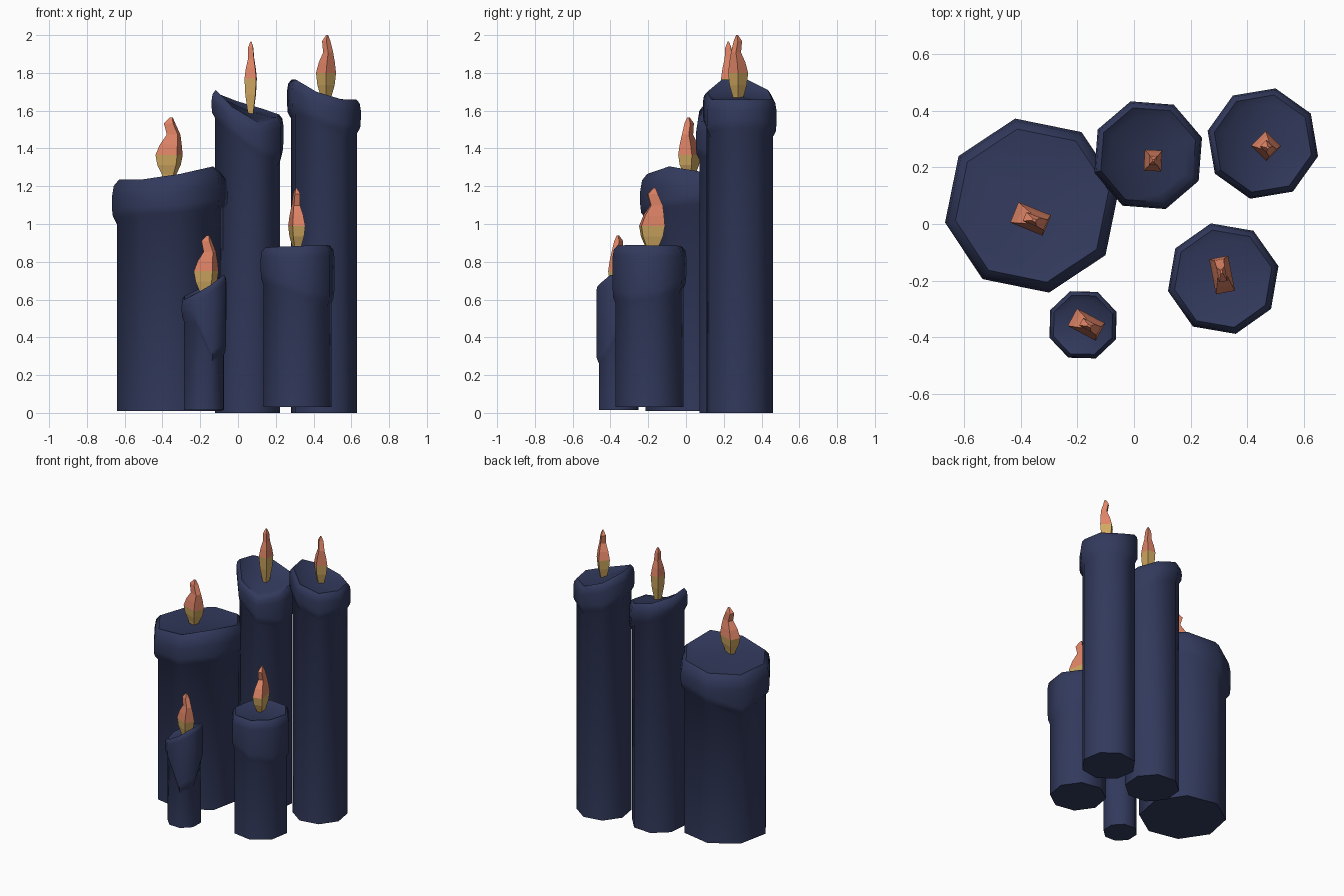
import bpy, bmesh, math
from mathutils import Vector

if "Cube" in bpy.data.objects:
    bpy.data.objects.remove(bpy.data.objects["Cube"])

def material(name, rgb):
    m = bpy.data.materials.new(name)
    m.diffuse_color = (*rgb, 1)
    m.use_nodes = True
    m.node_tree.nodes["Principled BSDF"].inputs["Base Color"].default_value = m.diffuse_color
    return m

NAVY = material("navy wax", (0.032, 0.042, 0.108))
ORANGE = material("orange flame", (0.75, 0.235, 0.135))
YELLOW = material("yellow flame", (0.64, 0.40, 0.12))

def loft(bm, rings):
    """Skin consecutive rings of equal length with quads."""
    loops = [[bm.verts.new(p) for p in r] for r in rings]
    for a, b in zip(loops, loops[1:]):
        n = len(a)
        for i in range(n):
            j = (i + 1) % n
            bm.faces.new((a[i], a[j], b[j], b[i]))
    return loops

def finish(bm, name, mats):
    bmesh.ops.recalc_face_normals(bm, faces=bm.faces[:])
    me = bpy.data.meshes.new(name)
    bm.to_mesh(me)
    bm.free()
    for m in mats:
        me.materials.append(m)
    ob = bpy.data.objects.new(name, me)
    bpy.context.collection.objects.link(ob)
    return ob

def candle(name, cx, cy, r_rim, r_body, phase, z0, tops, bottoms, z_mid):
    """Eight-sided candle with an uneven, overhanging melted rim."""
    bm = bmesh.new()
    def ring(r, zs):
        return [(cx + r * math.cos(math.radians(phase + 45 * i)),
                 cy + r * math.sin(math.radians(phase + 45 * i)), z)
                for i, z in enumerate(zs)]
    b = 0.18 * r_rim
    loops = loft(bm, [
        ring(r_body, [z0] * 8),
        ring(r_body, [z - 0.02 for z in bottoms]),
        ring(r_rim * 0.985, [z + 0.01 for z in bottoms]),
        ring(r_rim, [z + 0.05 for z in bottoms]),
        ring(r_rim, [z - 1.6 * b for z in tops]),
        ring(r_rim * 0.97, [z - 0.6 * b for z in tops]),
        ring(r_rim * 0.88, tops),
        ring(r_rim * 0.72, [z * 0.7 + z_mid * 0.3 - 0.01 for z in tops]),
    ])
    bm.faces.new(loops[0])
    c = bm.verts.new((cx, cy, z_mid))
    for i in range(8):
        bm.faces.new((loops[-1][i], loops[-1][(i + 1) % 8], c))
    ob = finish(bm, name, [NAVY])
    for o in bpy.context.selected_objects:
        o.select_set(False)
    ob.select_set(True)
    bpy.context.view_layer.objects.active = ob
    bpy.ops.object.shade_smooth_by_angle(angle=math.radians(50))

def flame(name, cx, cy, z0, z_split, z1, long, short, angle, bend):
    """Four-sided flame: yellow below z_split, orange and bent above."""
    bm = bmesh.new()
    a = math.radians(angle)
    u = Vector((math.cos(a), math.sin(a), 0))
    v = Vector((-math.sin(a), math.cos(a), 0))
    low, up = z_split - z0, z1 - z_split
    # height, scale, sideways shift
    profile = [(z0 - 0.02, 0.45, 0), (z0 + 0.05 * low, 0.55, 0),
               (z0 + 0.5 * low, 0.86, 0), (z_split, 1.0, 0),
               (z_split + 0.28 * up, 0.80, 0.16),
               (z_split + 0.54 * up, 0.50, 0.42),
               (z_split + 0.84 * up, 0.42, 0.05),
               (z1, 0.10, 0.22)]
    loops = loft(bm, [[Vector((cx, cy, z)) + u * long * (s * i + d * bend) + v * short * s * j
                       for i, j in ((1, 1), (-1, 1), (-1, -1), (1, -1))]
                      for z, s, d in profile])
    bm.faces.new(loops[0])
    bm.faces.new(loops[-1])
    for f in bm.faces:
        f.material_index = 0 if f.calc_center_median().z < z_split else 1
    finish(bm, name, [YELLOW, ORANGE])

# Candles: heights of rim top and rim underside are given per corner
candle("wide_candle", -0.36, 0.065, 0.313, 0.285, 11, 0.01,
       [1.27, 1.25, 1.23, 1.22, 1.235, 1.235, 1.265, 1.305],
       [1.10, 1.06, 1.03, 0.94, 1.03, 1.04, 1.05, 1.08], 1.25)
candle("tall_middle_candle", 0.05, 0.243, 0.2, 0.18, 18, 0.0,
       [1.58, 1.61, 1.65, 1.69, 1.71, 1.62, 1.54, 1.565],
       [1.38, 1.48, 1.52, 1.58, 1.58, 1.48, 1.36, 1.33], 1.60)
candle("tall_right_candle", 0.455, 0.284, 0.2, 0.18, 32, 0.0,
       [1.66, 1.66, 1.71, 1.765, 1.765, 1.70, 1.66, 1.66],
       [1.50, 1.48, 1.51, 1.58, 1.60, 1.54, 1.48, 1.50], 1.675)
candle("short_candle", 0.315, -0.193, 0.2, 0.185, 12.7, 0.03,
       [0.885, 0.885, 0.88, 0.875, 0.875, 0.88, 0.885, 0.89],
       [0.60, 0.65, 0.68, 0.70, 0.70, 0.66, 0.60, 0.58], 0.88)
candle("small_candle", -0.18, -0.356, 0.127, 0.112, 21, 0.015,
       [0.73, 0.69, 0.65, 0.62, 0.60, 0.63, 0.68, 0.73],
       [0.50, 0.56, 0.55, 0.53, 0.50, 0.50, 0.28, 0.32], 0.645)

# Flames
flame("wide_candle_flame", -0.365, 0.018, 1.26, 1.365, 1.565, 0.062, 0.039, -22, 1.0)
flame("tall_middle_flame", 0.067, 0.224, 1.60, 1.77, 1.965, 0.031, 0.037, -3, 0.2)
flame("tall_right_flame", 0.466, 0.276, 1.67, 1.80, 2.0, 0.038, 0.037, -45, 1.0)
flame("short_candle_flame", 0.311, -0.18, 0.88, 0.99, 1.19, 0.063, 0.034, 101, 0.9)
flame("small_candle_flame", -0.168, -0.355, 0.64, 0.75, 0.94, 0.056, 0.035, -28, 0.9)
